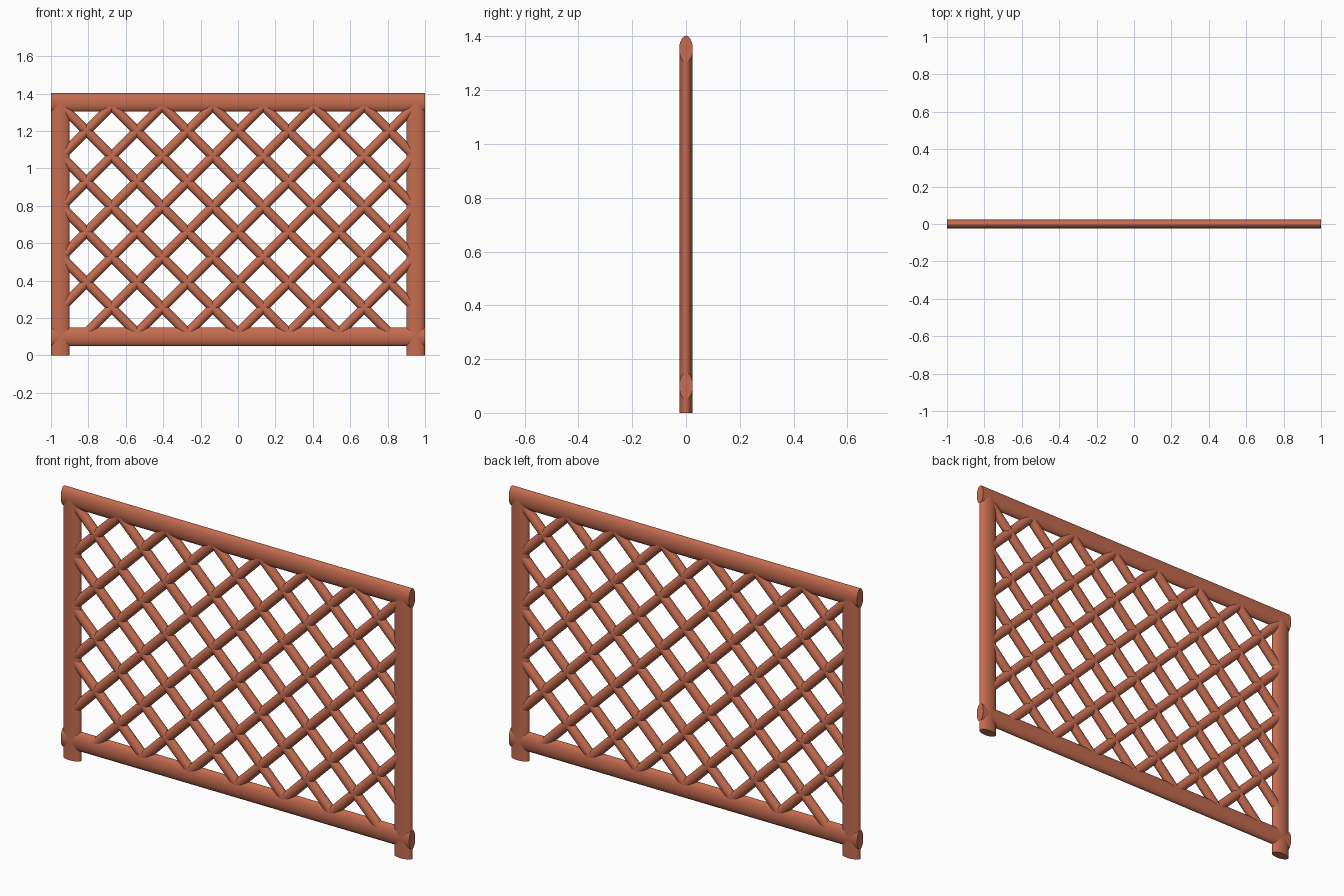
import bpy, math
from mathutils import Vector, Matrix

if "Cube" in bpy.data.objects:
    bpy.data.objects.remove(bpy.data.objects["Cube"])

mat = bpy.data.materials.new("terracotta")
mat.diffuse_color = (0.56, 0.15, 0.08, 1)
mat.use_nodes = True
mat.node_tree.nodes["Principled BSDF"].inputs["Base Color"].default_value = mat.diffuse_color


def bar(name, a, b, half_width, half_depth, sides=32):
    """Elliptical bar between two (x, z) points in the y = 0 plane."""
    a, b = Vector((a[0], 0, a[1])), Vector((b[0], 0, b[1]))
    along = (b - a).normalized()
    depth = Vector((0, 1, 0))
    across = depth.cross(along)
    bpy.ops.mesh.primitive_cylinder_add(vertices=sides, radius=1, depth=(b - a).length)
    ob = bpy.context.object
    ob.name = name
    # columns: across, depth, along
    m = Matrix((across * half_width, depth * half_depth, along)).transposed().to_4x4()
    ob.data.transform(m)
    ob.location = (a + b) / 2
    ob.data.materials.append(mat)
    bpy.ops.object.shade_smooth_by_angle(angle=math.radians(35))
    return ob


# Frame: two posts and two rails
for side, label in ((-1, "left"), (1, "right")):
    bar(label + "_post", (side * 0.95, 0), (side * 0.95, 1.35), 0.05, 0.025)
bar("top_rail", (-1, 1.353), (1, 1.353), 0.05, 0.025)
bar("bottom_rail", (-1, 0.1), (1, 0.1), 0.05, 0.025)

# Lattice: 45 degree rods on a regular step, clipped to the frame opening
STEP = 0.135
X0, X1 = -7 * STEP, 7 * STEP
Z0, Z1 = 0.12, 0.12 + 9 * STEP
starts = [(X0, Z0 + i * STEP) for i in (7, 5, 3, 1)]
starts += [(X0 + i * STEP, Z0) for i in range(1, 13, 2)]
for side, label in ((1, "rising"), (-1, "falling")):
    for i, (x, z) in enumerate(starts):
        run = min(X1 - x, Z1 - z)
        bar(f"lattice_{label}_{i + 1}", (side * x, z),
            (side * (x + run), z + run), 0.025, 0.0225, 24)
